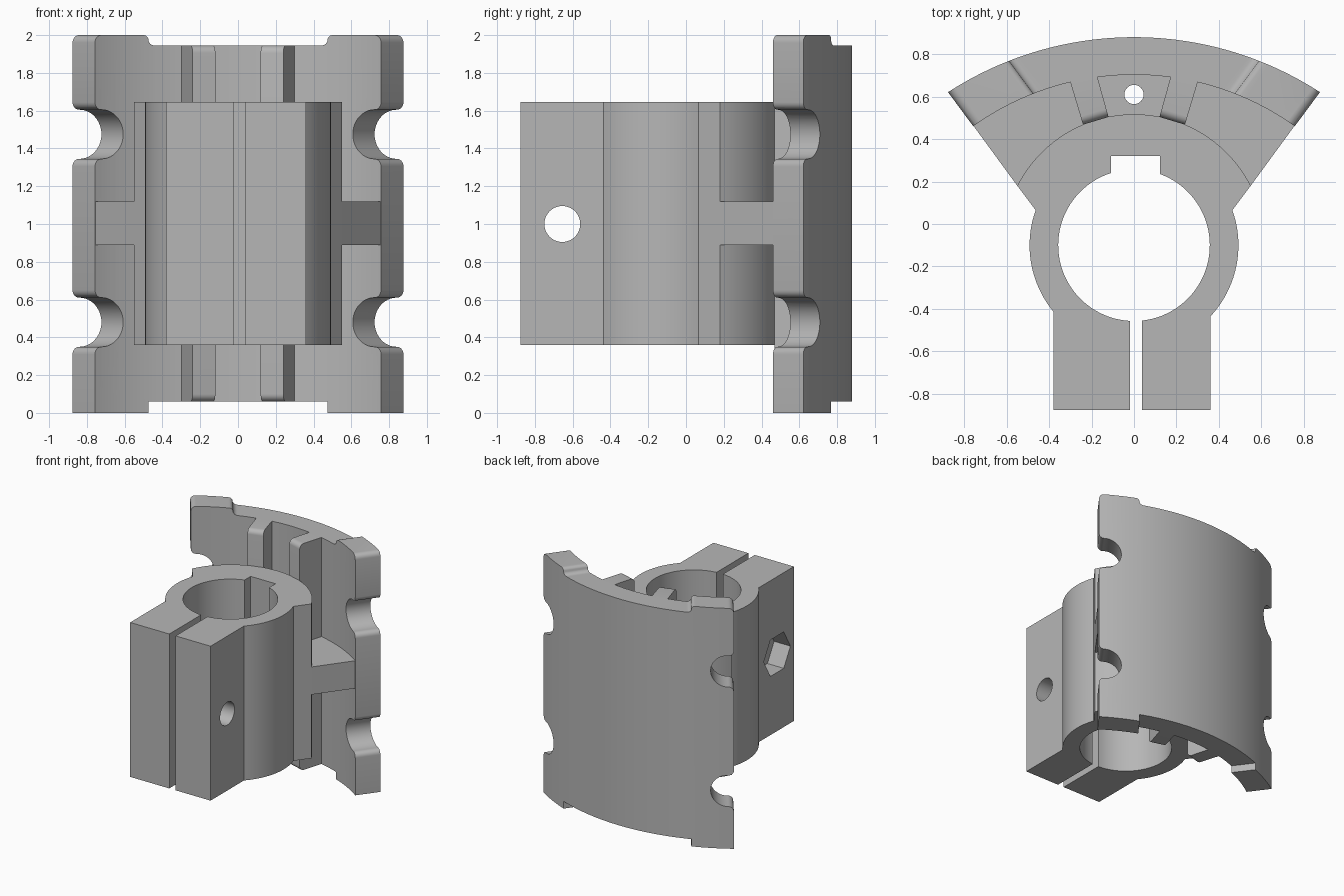
import bpy, bmesh
from math import sin, cos, radians
from mathutils import Vector

if "Cube" in bpy.data.objects:
    bpy.data.objects.remove(bpy.data.objects["Cube"], do_unlink=True)

grey = bpy.data.materials.new("plain grey")
grey.use_nodes = True
colour = (0.47, 0.47, 0.47, 1)
grey.diffuse_color = colour
for node in grey.node_tree.nodes:
    if node.type == 'BSDF_PRINCIPLED':
        node.inputs["Base Color"].default_value = colour


def arc(cx, cy, r, a0, a1, n):
    """Points along an arc, angles in degrees."""
    angles = [radians(a0 + (a1 - a0) * i / n) for i in range(n + 1)]
    return [(cx + r * cos(a), cy + r * sin(a)) for a in angles]


def upright(a, b, h):
    return (a, b, h)


def along_x(a, b, h):
    return (h, a, b)


def prism(name, points, h0, h1, place=upright):
    """Closed profile extruded from h0 to h1."""
    bm = bmesh.new()
    low = [bm.verts.new(place(a, b, h0)) for a, b in points]
    high = [bm.verts.new(place(a, b, h1)) for a, b in points]
    bm.faces.new(low[::-1])
    bm.faces.new(high)
    for i in range(len(points)):
        j = (i + 1) % len(points)
        bm.faces.new((low[i], low[j], high[j], high[i]))
    bmesh.ops.recalc_face_normals(bm, faces=bm.faces)
    mesh = bpy.data.meshes.new(name)
    bm.to_mesh(mesh)
    bm.free()
    mesh.materials.append(grey)
    obj = bpy.data.objects.new(name, mesh)
    bpy.context.collection.objects.link(obj)
    return obj


def activate(obj):
    bpy.ops.object.select_all(action='DESELECT')
    obj.select_set(True)
    bpy.context.view_layer.objects.active = obj


def cut(obj, cutter):
    cutter.hide_render = True
    mod = obj.modifiers.new("cut", 'BOOLEAN')
    mod.operation = 'DIFFERENCE'
    mod.solver = 'EXACT'
    mod.object = cutter
    activate(obj)
    bpy.ops.object.modifier_apply(modifier=mod.name)
    bpy.data.objects.remove(cutter, do_unlink=True)


# Split clamp hub with keyway, bore and two ears
BORE_Y = -0.1
HUB_Z = (0.36, 1.645)
back_arc = arc(0, BORE_Y, 0.617, 27, 153, 40)
hub = prism("clamp_hub", back_arc
            + arc(0, BORE_Y, 0.492, 160.4, 219.4, 20)
            + [(-0.38, -0.875), (-0.02, -0.875)]
            + arc(0, BORE_Y, 0.357, 266.8, 107.6, 40)
            + [(-0.108, 0.32), (0.122, 0.32)]
            + arc(0, BORE_Y, 0.357, 70, -83.9, 40)
            + [(0.038, -0.875), (0.36, -0.875)]
            + arc(0, BORE_Y, 0.492, -43, 19.6, 20), *HUB_Z)

# Clamp bolt hole and hexagonal nut pocket
cut(hub, prism("bolt_cutter", arc(-0.655, 1, 0.095, 0, 352.5, 47), -0.6, 0.6, along_x))
cut(hub, prism("nut_cutter", arc(-0.655, 1, 0.175, 0, 300, 5), -0.6, -0.23, along_x))

# Curved shell, made oversize and trimmed by one cutter on each side
shell = prism("curved_shell", arc(0, -0.73, 1.61, 53, 127, 64)
              + arc(0, -0.6, 1.303, 130, 50, 64), -0.1, 2.1)


def notch(z):
    """Rounded side notch with filleted mouth."""
    return (arc(0.04, z - 0.17, 0.04, 180, 90, 6)
            + arc(0.045, z, 0.13, -90, 90, 24)
            + arc(0.04, z + 0.17, 0.04, -90, -180, 6))


REACH = 0.9
trim = ([(REACH, 0.06), (0.32, 0.06), (0.32, 0), (0, 0)]
        + notch(0.48) + notch(1.475)
        + arc(0.04, 1.96, 0.04, 180, 90, 6)
        + arc(0.29, 1.97, 0.03, 90, 20, 5)
        + arc(0.352, 1.98, 0.035, 200, 270, 5)
        + [(REACH, 1.945), (REACH, 2.3), (-0.3, 2.3), (-0.3, -0.3), (REACH, -0.3)])

for side in (1, -1):
    # Cutter runs parallel to the slanted end face of the shell
    corner = Vector((0.876 * side, 0.621, 0))
    run = Vector((0.595 * side, 0.804, 0))
    inward = Vector((-0.804 * side, 0.595, 0))

    def slanted(w, z, h):
        return corner + inward * w + run * h + Vector((0, 0, z))

    cut(shell, prism("end_cutter", trim, -1.0, 0.6, slanted))

# Horizontal web joining hub and shell, with a small vertical hole
web = prism("web", back_arc[::-1] + arc(0, -0.6, 1.306, 54.55, 125.45, 48), 0.89, 1.12)
cut(web, prism("pin_cutter", arc(0, 0.61, 0.045, 0, 352.5, 47), 0.5, 1.5))

# Pair of upright ribs with rounded front ends
parts = [hub, shell, web]
for side, label in ((1, "left"), (-1, "right")):
    plan = [(0.12, 0.504), (0.24, 0.468), (0.308, 0.695), (0.18, 0.72)]
    rib = prism(label + "_rib", [(x * side, y) for x, y in plan], 0.06, 1.945)
    bm = bmesh.new()
    bm.from_mesh(rib.data)
    front = [e for e in bm.edges
             if all(v.co.y < 0.6 for v in e.verts)
             and abs(e.verts[0].co.z - e.verts[1].co.z) < 0.01]
    bmesh.ops.bevel(bm, geom=front, offset=0.04, segments=6, profile=0.5, affect='EDGES')
    bm.to_mesh(rib.data)
    bm.free()
    parts.append(rib)

for obj in parts:
    activate(obj)
    bpy.ops.object.shade_smooth_by_angle(angle=radians(30))
